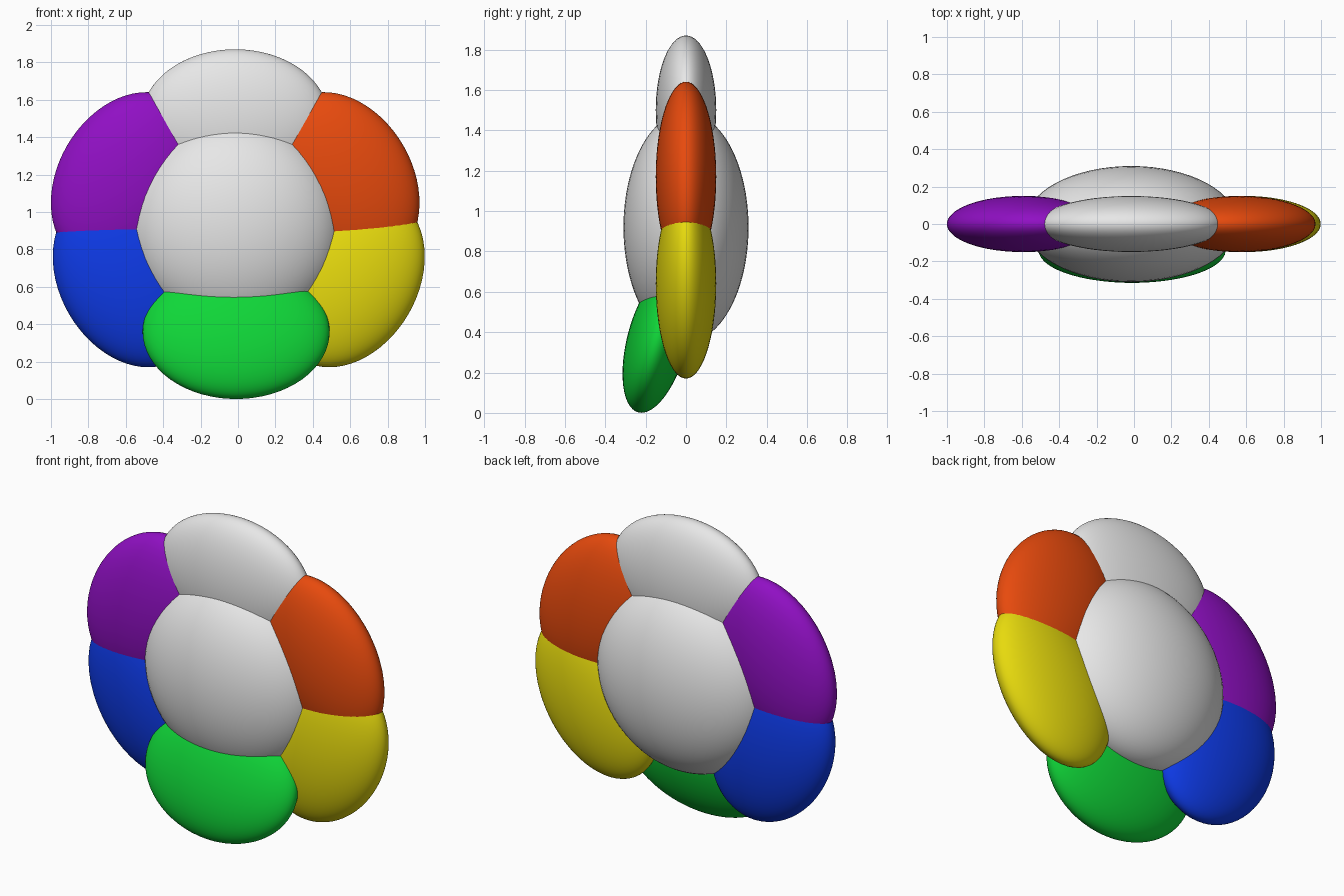
import bpy
from math import radians

if "Cube" in bpy.data.objects:
    bpy.data.objects.remove(bpy.data.objects["Cube"])


def material(name, rgb):
    m = bpy.data.materials.new(name)
    m.diffuse_color = (*rgb, 1)
    m.use_nodes = True
    m.node_tree.nodes["Principled BSDF"].inputs["Base Color"].default_value = m.diffuse_color
    return m


light_grey = material("light grey", (0.8, 0.8, 0.8))
purple = material("purple", (0.28, 0.005, 0.55))
orange = material("orange", (1.0, 0.085, 0.005))
yellow = material("yellow", (1.0, 0.88, 0.005))
blue = material("blue", (0.005, 0.05, 0.95))
green = material("green", (0.005, 0.68, 0.04))


def ellipsoid(name, centre, radii, mat, tilt=0, spin=0):
    """Smooth flattened ball; tilt turns it about x, spin about y (degrees)."""
    bpy.ops.mesh.primitive_uv_sphere_add(
        segments=64, ring_count=32, location=centre,
        rotation=(radians(tilt), radians(spin), 0))
    ob = bpy.context.object
    ob.name = name
    ob.scale = radii
    ob.data.materials.append(mat)
    bpy.ops.object.shade_smooth()


# Flower centre
ellipsoid("flower_centre", (-0.015, 0, 0.92), (0.57, 0.31, 0.57), light_grey)

# Petals, wide across and thin front to back
PETAL = (0.5, 0.15, 0.37)
ellipsoid("top_petal", (-0.015, 0, 1.5), PETAL, light_grey)
ellipsoid("upper_right_petal", (0.564, 0, 1.17), PETAL, orange, spin=60)
ellipsoid("lower_right_petal", (0.592, 0, 0.641), PETAL, yellow, spin=-60)
ellipsoid("upper_left_petal", (-0.594, 0, 1.17), PETAL, purple, spin=-60)
ellipsoid("lower_left_petal", (-0.584, 0, 0.641), PETAL, blue, spin=60)

# Bottom petal leans forward at its lower edge
ellipsoid("bottom_petal", (-0.01, -0.141, 0.36), PETAL, green, tilt=-15)
